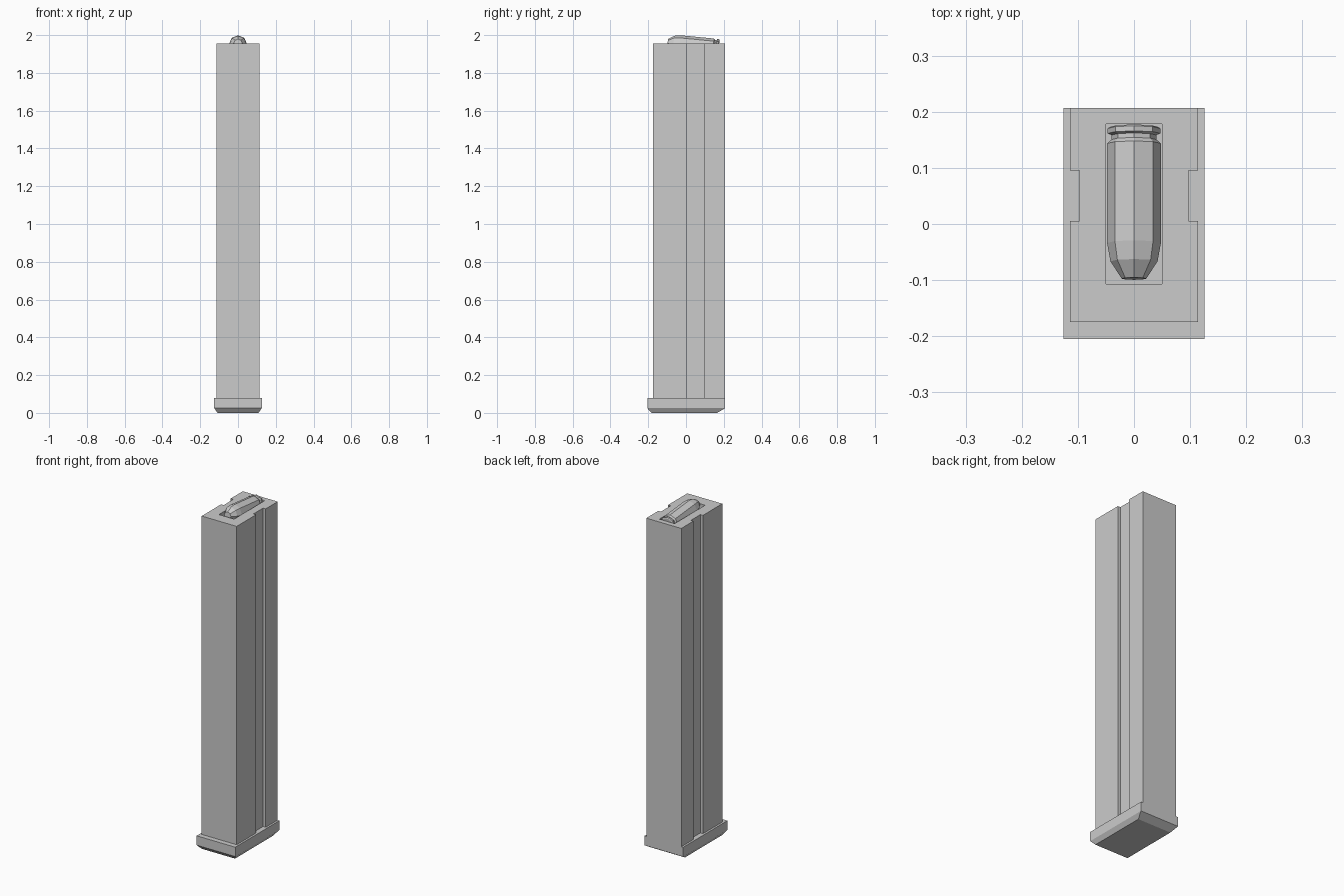
import bpy, bmesh, math
from mathutils import Matrix

default = bpy.data.objects.get("Cube")
if default:
    bpy.data.objects.remove(default, do_unlink=True)

grey = bpy.data.materials.new("light grey")
grey.use_nodes = True
colour = (0.6, 0.6, 0.6, 1)
grey.diffuse_color = colour
grey.node_tree.nodes["Principled BSDF"].inputs["Base Color"].default_value = colour


def make(name, rings):
    """Skin a stack of equal-sized vertex rings and cap both ends."""
    bm = bmesh.new()
    loops = [[bm.verts.new(p) for p in ring] for ring in rings]
    n = len(loops[0])
    for a, b in zip(loops, loops[1:]):
        for i in range(n):
            j = (i + 1) % n
            bm.faces.new((a[i], a[j], b[j], b[i]))
    bm.faces.new(loops[0])
    bm.faces.new(loops[-1])
    bmesh.ops.recalc_face_normals(bm, faces=bm.faces)
    mesh = bpy.data.meshes.new(name)
    bm.to_mesh(mesh)
    bm.free()
    mesh.materials.append(grey)
    obj = bpy.data.objects.new(name, mesh)
    bpy.context.collection.objects.link(obj)
    return obj


def rect(x, y0, y1, z):
    return [(-x, y0, z), (x, y0, z), (x, y1, z), (-x, y1, z)]


# Tall body with a guide groove down each side
half = [(0.114, -0.175), (0.114, 0.005), (0.097, 0.005),
        (0.097, 0.095), (0.114, 0.095), (0.114, 0.207)]
outline = half + [(-x, y) for x, y in reversed(half)]
body = make("body", [[(x, y, z) for x, y in outline] for z in (0.075, 1.955)])

# Feed opening sunk into the top of the body
cutter = make("opening_cutter", [rect(0.05, -0.107, 0.178, z) for z in (1.87, 2.1)])
cutter.hide_render = True
cut = body.modifiers.new("opening", "BOOLEAN")
cut.operation, cut.solver, cut.object = "DIFFERENCE", "EXACT", cutter
bpy.context.view_layer.objects.active = body
bpy.ops.object.modifier_apply(modifier="opening")
bpy.data.objects.remove(cutter, do_unlink=True)

# Base plate with bevelled underside
make("base_plate", [rect(0.109, -0.183, 0.165, 0),
                    rect(0.126, -0.205, 0.207, 0.025),
                    rect(0.126, -0.205, 0.207, 0.08)])

# Eight-sided cartridge, tilted nose up: (distance along axis, radius)
profile = [(0.133, 0.042), (0.130, 0.047), (0.121, 0.047), (0.118, 0.040),
           (0.110, 0.040), (0.103, 0.048), (-0.075, 0.048),
           (-0.108, 0.042), (-0.139, 0.022)]
rings = [[(r * math.sin(k * math.pi / 4), y, r * math.cos(k * math.pi / 4))
          for k in range(8)] for y, r in profile]
cartridge = make("cartridge", rings)
cartridge.data.transform(Matrix.Translation((0, 0.041, 1.944))
                         @ Matrix.Rotation(math.radians(-5.5), 4, "X"))
